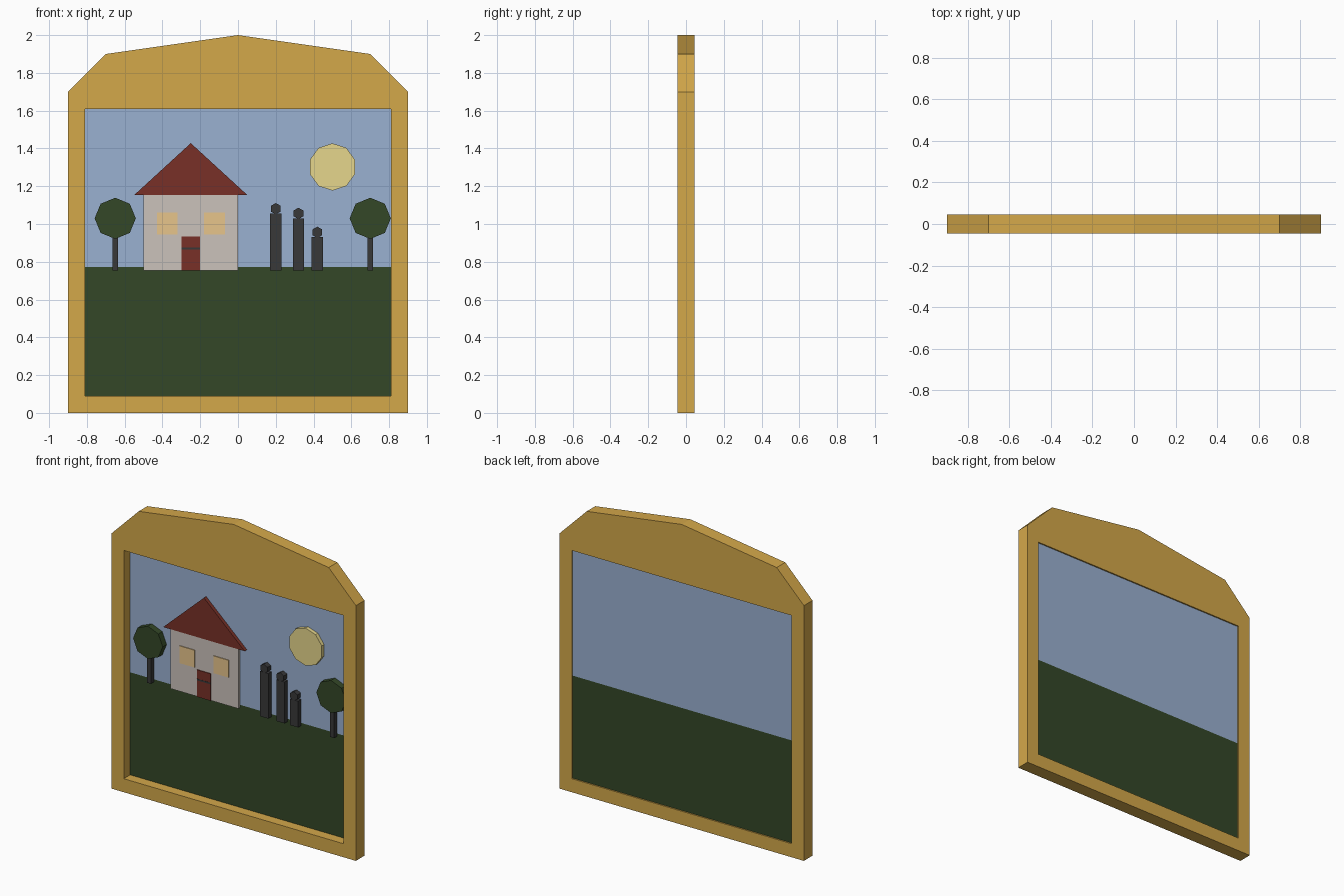
import bpy, bmesh, math

if "Cube" in bpy.data.objects:
    bpy.data.objects.remove(bpy.data.objects["Cube"])

# ---------- materials ----------
def material(name, r, g, b):
    m = bpy.data.materials.new(name)
    lin = [(c / 255 / 12.92) if c / 255 <= 0.04045 else ((c / 255 + 0.055) / 1.055) ** 2.4
           for c in (r, g, b)]
    m.diffuse_color = (*lin, 1)
    m.use_nodes = True
    m.node_tree.nodes["Principled BSDF"].inputs["Base Color"].default_value = m.diffuse_color
    return m

GOLD = material("gold frame", 212, 168, 74)
SKY = material("sky blue", 154, 177, 209)
GREEN = material("dark green", 51, 71, 39)
WALL = material("warm grey wall", 203, 194, 187)
RED = material("brick red", 120, 48, 39)
GLOW = material("window glow", 232, 198, 140)
SUN = material("pale yellow", 230, 214, 140)
DARK = material("charcoal", 56, 56, 57)

# ---------- helpers ----------
def prism(name, loops, y0, y1, mat):
    """Fill x-z loops (outer first, then holes) and extrude from y0 to y1."""
    bm = bmesh.new()
    edges = []
    for pts in loops:
        vs = [bm.verts.new((x, y0, z)) for x, z in pts]
        edges += [bm.edges.new((vs[i], vs[(i + 1) % len(vs)])) for i in range(len(vs))]
    bmesh.ops.triangle_fill(bm, edges=edges, use_beauty=True, normal=(0, -1, 0))
    out = bmesh.ops.extrude_face_region(bm, geom=bm.faces[:], use_keep_orig=True)
    moved = [g for g in out["geom"] if isinstance(g, bmesh.types.BMVert)]
    bmesh.ops.translate(bm, verts=moved, vec=(0, y1 - y0, 0))
    bmesh.ops.recalc_face_normals(bm, faces=bm.faces[:])
    me = bpy.data.meshes.new(name)
    bm.to_mesh(me)
    bm.free()
    me.materials.append(mat)
    ob = bpy.data.objects.new(name, me)
    bpy.context.collection.objects.link(ob)
    return ob

def rect(x0, x1, z0, z1):
    return [(x0, z0), (x1, z0), (x1, z1), (x0, z1)]

def ngon(cx, cz, r, n):
    """Regular polygon with a corner at the top."""
    return [(cx + r * math.sin(2 * math.pi * i / n), cz + r * math.cos(2 * math.pi * i / n))
            for i in range(n)]

PANEL, BACK = 0.022, 0.036     # front and back of the picture panel
BASE = 0.755                   # foot of the house, trees and people
HORIZON = 0.773

# ---------- frame ----------
half = [(0.9, 0), (0.9, 1.7), (0.7, 1.9)]
outline = half + [(0, 2)] + [(-x, z) for x, z in reversed(half)]
prism("frame", [outline, rect(-0.81, 0.81, 0.09, 1.61)], -0.045, 0.045, GOLD)

# ---------- picture panel ----------
prism("sky_panel", [rect(-0.81, 0.81, HORIZON, 1.61)], PANEL, BACK, SKY)
prism("grass_panel", [rect(-0.81, 0.81, 0.09, HORIZON)], PANEL, BACK, GREEN)

# ---------- house ----------
prism("house_wall", [rect(-0.5, 0, BASE, 1.155)], 0.003, PANEL, WALL)
prism("house_roof", [[(-0.55, 1.153), (0.05, 1.153), (-0.25, 1.428)]], -0.002, PANEL, RED)
for side, x in (("left", -0.43), ("right", -0.18)):
    prism(f"window_{side}", [rect(x, x + 0.11, 0.945, 1.06)], -0.002, 0.003, GLOW)
prism("door", [rect(-0.30, -0.20, BASE, 0.935)], -0.002, 0.003, RED)
prism("door_bar", [rect(-0.30, -0.20, 0.865, 0.876)], -0.003, -0.002, DARK)

# ---------- sun ----------
prism("sun", [ngon(0.5, 1.302, 0.125, 10)], -0.003, PANEL, SUN)

# ---------- trees ----------
for side, x in (("left", -0.65), ("right", 0.70)):
    prism(f"tree_trunk_{side}", [rect(x - 0.015, x + 0.015, BASE, 0.95)], -0.01, PANEL, DARK)
    prism(f"tree_crown_{side}", [ngon(x, 1.03, 0.109, 8)], -0.02, PANEL, GREEN)

# ---------- people ----------
for i, (x, top) in enumerate(((0.20, 1.055), (0.32, 1.03), (0.42, 0.93)), 1):
    prism(f"person_body_{i}", [rect(x - 0.03, x + 0.03, BASE, top)], -0.01, PANEL, DARK)
    prism(f"person_head_{i}", [ngon(x, top + 0.026, 0.03, 6)], -0.013, PANEL, DARK)
